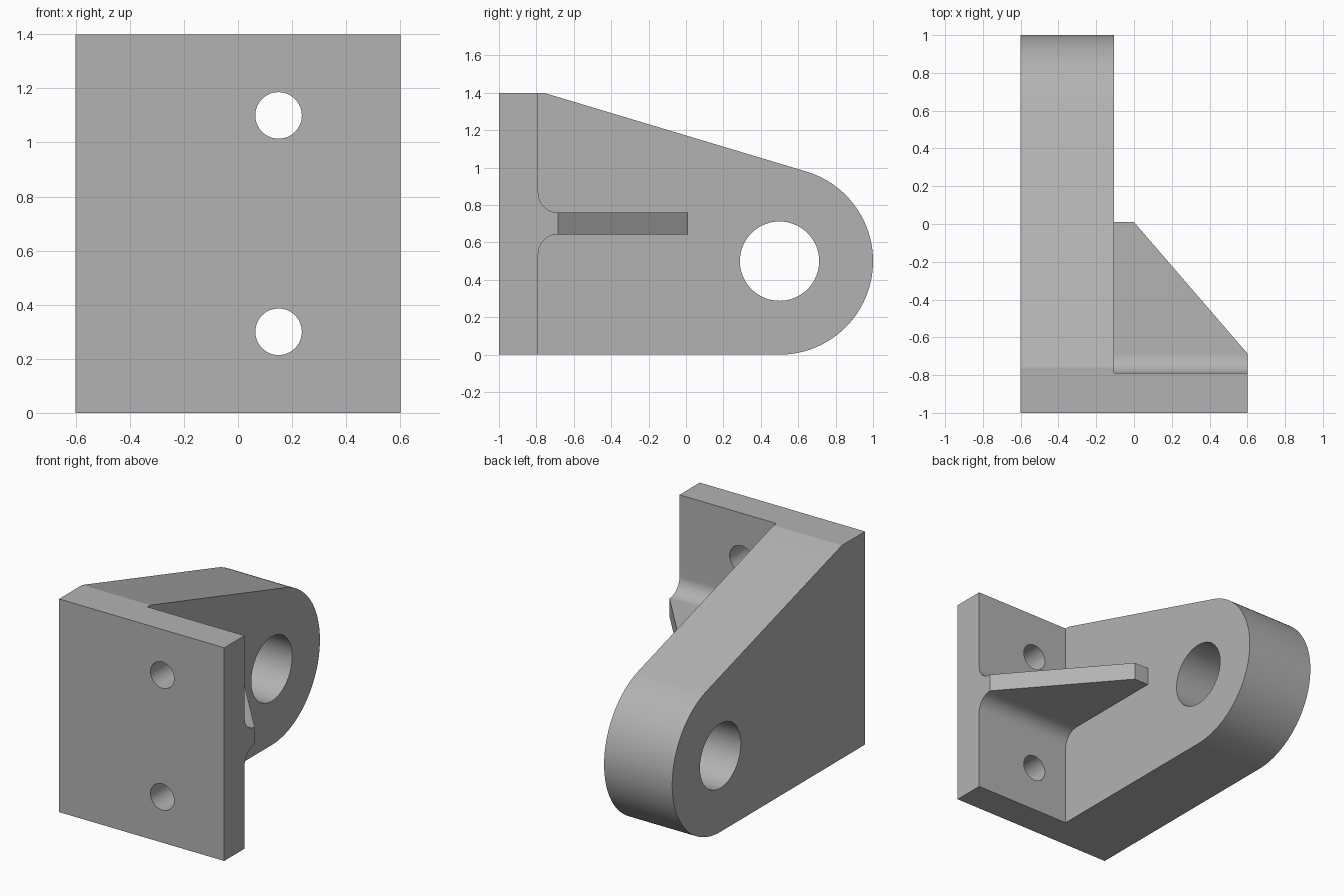
import bpy, bmesh, math
from mathutils import Vector

default = bpy.data.objects.get("Cube")
if default:
    bpy.data.objects.remove(default, do_unlink=True)

grey = bpy.data.materials.new("machined grey")
grey.use_nodes = True
COLOUR = (0.45, 0.45, 0.45, 1)
grey.diffuse_color = COLOUR
grey.node_tree.nodes["Principled BSDF"].inputs["Base Color"].default_value = COLOUR

AXES = {"x": lambda a, b, d: (d, a, b),   # profile in y, z
        "y": lambda a, b, d: (a, d, b),   # profile in x, z
        "z": lambda a, b, d: (a, b, d)}   # profile in x, y


def arc(cx, cy, r, start, end, n):
    angles = [math.radians(start + (end - start) * i / n) for i in range(n + 1)]
    return [(cx + r * math.cos(t), cy + r * math.sin(t)) for t in angles]


def prism(name, profile, axis, lo, hi):
    """Extrude a closed profile along an axis from lo to hi."""
    place = AXES[axis]
    bm = bmesh.new()
    face = bm.faces.new([bm.verts.new(place(a, b, lo)) for a, b in profile])
    extruded = bmesh.ops.extrude_face_region(bm, geom=[face])["geom"]
    bmesh.ops.translate(bm, verts=[v for v in extruded if isinstance(v, bmesh.types.BMVert)],
                        vec=Vector(place(0, 0, hi - lo)))
    bmesh.ops.recalc_face_normals(bm, faces=bm.faces)
    mesh = bpy.data.meshes.new(name)
    bm.to_mesh(mesh)
    bm.free()
    mesh.materials.append(grey)
    obj = bpy.data.objects.new(name, mesh)
    bpy.context.collection.objects.link(obj)
    return obj


def combine(target, tool, operation):
    """Apply a boolean and discard the tool."""
    mod = target.modifiers.new("combine", "BOOLEAN")
    mod.operation, mod.solver, mod.object = operation, "EXACT", tool
    bpy.context.view_layer.objects.active = target
    bpy.ops.object.modifier_apply(modifier=mod.name)
    bpy.data.objects.remove(tool, do_unlink=True)


LEFT, INNER, RIGHT = -0.6, -0.105, 0.6
FRONT, PLATE_BACK, HEIGHT = -1.0, -0.79, 1.4
RIB_LOW, RIB_HIGH, FILLET = 0.643, 0.76, 0.105
RIB_START = PLATE_BACK + FILLET

# Thick side arm with a rounded eye end, its sloping top tangent to the eye
slope_top = Vector((-0.76, HEIGHT))
eye, eye_radius = Vector((0.5, 0.5)), 0.5
to_top = slope_top - eye
tangent = math.degrees(math.atan2(to_top.y, to_top.x) - math.acos(eye_radius / to_top.length))
arm_profile = [(FRONT, 0)] + arc(eye.x, eye.y, eye_radius, -90, tangent, 64)
arm_profile += [tuple(slope_top), (FRONT, HEIGHT)]
bracket = prism("bracket", arm_profile, "x", LEFT, INNER)

# Mounting plate across the front
plate_profile = [(LEFT, FRONT), (RIGHT, FRONT), (RIGHT, PLATE_BACK), (LEFT, PLATE_BACK)]
combine(bracket, prism("mounting_plate", plate_profile, "z", 0, HEIGHT), "UNION")

# Triangular rib, flaring into the plate through a fillet above and below
flare_profile = (arc(RIB_START, RIB_HIGH + FILLET, FILLET, 180, 270, 16)
                 + arc(RIB_START, RIB_LOW - FILLET, FILLET, 90, 180, 16)
                 + [(PLATE_BACK - 0.1, RIB_LOW - FILLET), (PLATE_BACK - 0.1, RIB_HIGH + FILLET)])
combine(bracket, prism("rib_flare", flare_profile, "x", INNER - 0.1, RIGHT), "UNION")
rib_profile = [(INNER - 0.1, RIB_START), (RIGHT, RIB_START), (0, 0.01), (INNER - 0.1, 0.01)]
combine(bracket, prism("rib", rib_profile, "z", RIB_LOW, RIB_HIGH), "UNION")

# Eye bore and two bolt holes
combine(bracket, prism("eye_bore", arc(eye.x, eye.y, 0.212, 0, 354.375, 63), "x", -1, 0.2),
        "DIFFERENCE")
for z in (0.3, 1.1):
    bolt = arc(0.15, z, 0.086, 0, 352.5, 47)
    combine(bracket, prism("bolt_hole", bolt, "y", -1.2, -0.7), "DIFFERENCE")

bpy.ops.object.select_all(action="DESELECT")
bracket.select_set(True)
bpy.context.view_layer.objects.active = bracket
bpy.ops.object.shade_smooth_by_angle(angle=math.radians(15))
